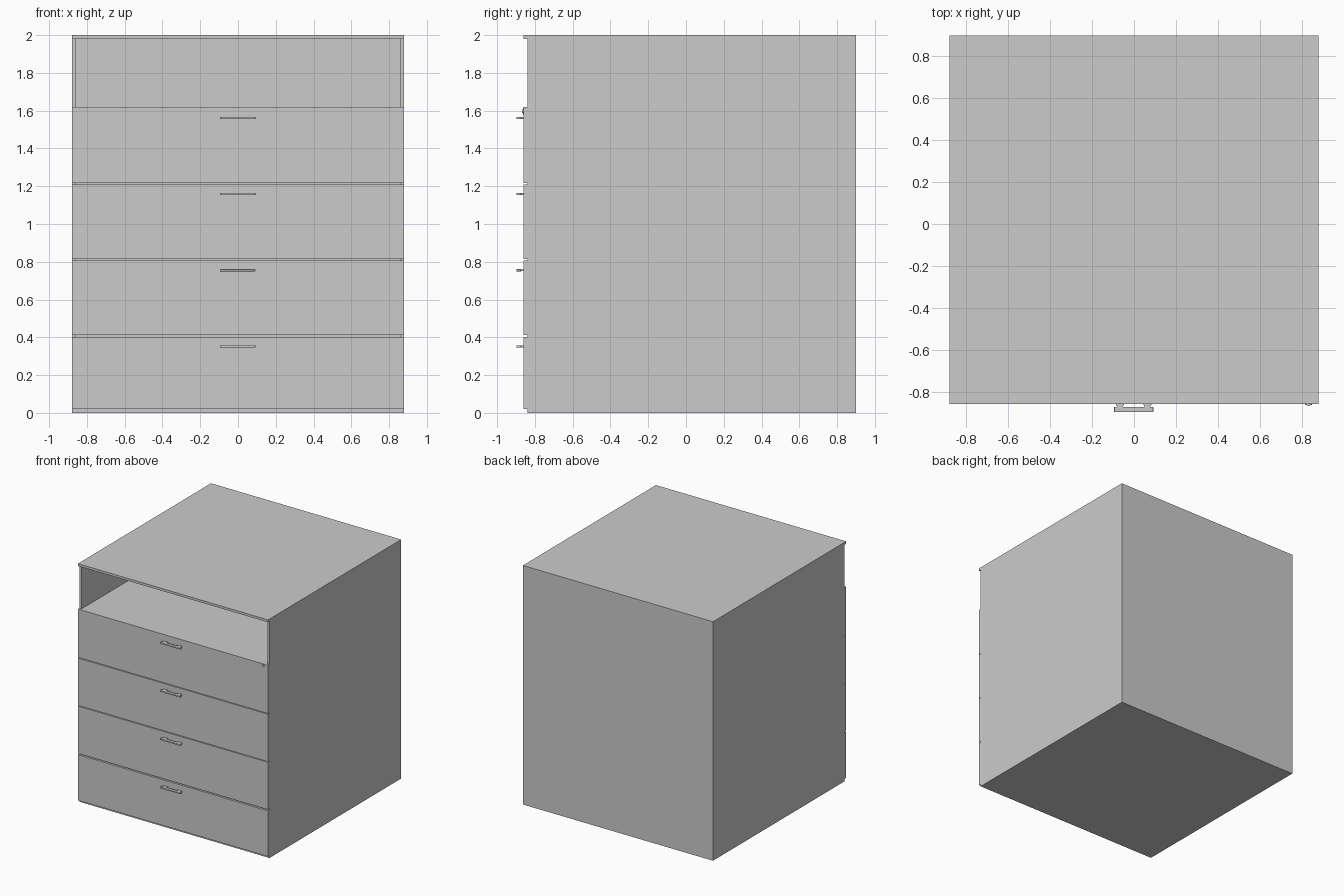
import bpy, bmesh, math
from mathutils import Matrix

if "Cube" in bpy.data.objects:
    bpy.data.objects.remove(bpy.data.objects["Cube"])


def finish(name, bm):
    bmesh.ops.recalc_face_normals(bm, faces=bm.faces)
    mesh = bpy.data.meshes.new(name)
    bm.to_mesh(mesh)
    bm.free()
    obj = bpy.data.objects.new(name, mesh)
    bpy.context.collection.objects.link(obj)
    return obj


def box(name, x, y, z):
    bm = bmesh.new()
    bmesh.ops.create_cube(bm, size=1)
    for v in bm.verts:
        v.co = [lo + (c + 0.5) * (hi - lo) for c, (lo, hi) in zip(v.co, (x, y, z))]
    return finish(name, bm)


def prism(name, outline, z0, z1):
    bm = bmesh.new()
    face = bm.faces.new([bm.verts.new((x, y, z0)) for x, y in outline])
    new = bmesh.ops.extrude_face_region(bm, geom=[face])["geom"]
    for v in new:
        if isinstance(v, bmesh.types.BMVert):
            v.co.z = z1
    return finish(name, bm)


def disc(name, x, z, radius, y0, y1, sides=24):
    bm = bmesh.new()
    place = Matrix.Translation((x, (y0 + y1) / 2, z)) @ Matrix.Rotation(math.pi / 2, 4, 'X')
    bmesh.ops.create_cone(bm, cap_ends=True, segments=sides, radius1=radius,
                          radius2=radius, depth=abs(y1 - y0), matrix=place)
    return finish(name, bm)


W, T = 0.88, 0.02
FRONT, CARCASS, BACK = -0.86, -0.84, 0.90

# Carcass panels
box("top_panel", (-W, W), (FRONT, BACK), (2 - T, 2))
box("bottom_panel", (-W, W), (CARCASS, BACK), (0, T))
for side, s in (("left", -1), ("right", 1)):
    x = sorted((s * W, s * (W - T)))
    box(side + "_side_panel", x, (CARCASS, BACK), (T, 2 - T))
box("back_panel", (-W + T, W - T), (BACK - T, BACK), (T, 2 - T))
box("open_shelf", (-W + T, W - T), (CARCASS, BACK - T), (1.60, 1.619))

# Drawer fronts with bar handles on two tapered feet
drawers = [(0.02, 0.402, 0.351), (0.412, 0.808, 0.755),
           (0.814, 1.210, 1.159), (1.216, 1.62, 1.561)]
for i, (z0, z1, hz) in enumerate(drawers, 1):
    box(f"drawer_front_{i}", (-W, W), (FRONT, CARCASS), (z0, z1))
    bar = box(f"handle_bar_{i}", (-0.095, 0.092), (-0.898, -0.873), (hz - 0.006, hz + 0.006))
    bevel = bar.modifiers.new("rounded_edges", 'BEVEL')
    bevel.width, bevel.segments = 0.003, 2
    for side, cx in (("left", -0.067), ("right", 0.064)):
        prism(f"handle_foot_{side}_{i}",
              [(cx - 0.012, -0.875), (cx + 0.012, -0.875),
               (cx + 0.020, FRONT), (cx - 0.020, FRONT)], hz - 0.005, hz + 0.005)

# Lock on the top drawer: rim, barrel and key slot
disc("lock_rim", 0.833, 1.597, 0.016, FRONT, -0.864)
disc("lock_barrel", 0.833, 1.597, 0.010, -0.864, -0.867)
box("lock_key_slot", (0.8315, 0.8345), (-0.868, -0.866), (1.591, 1.603))
